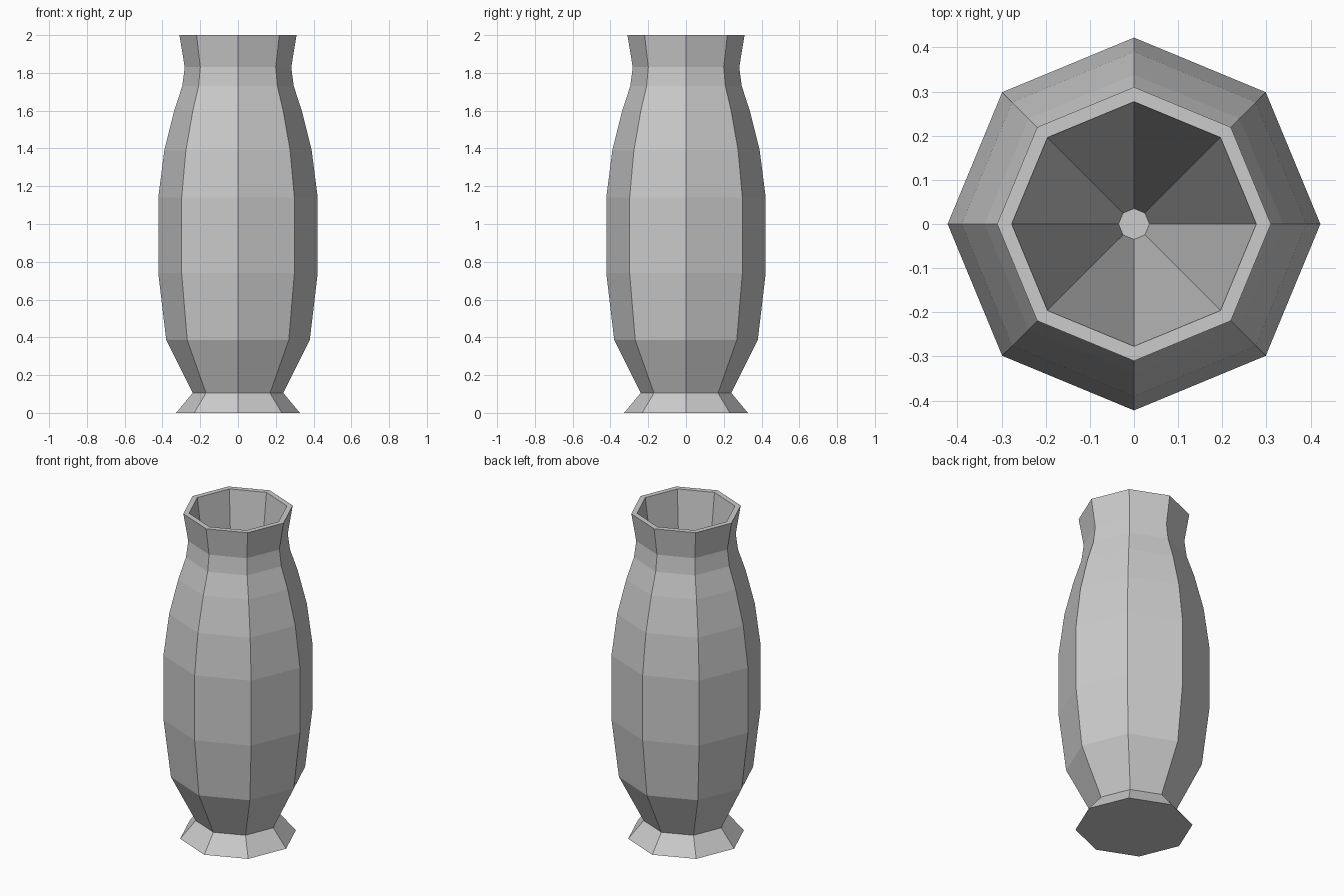
import bpy, bmesh
from math import cos, sin, pi

if "Cube" in bpy.data.objects:
    bpy.data.objects.remove(bpy.data.objects["Cube"])

SIDES = 8
# (radius, height): outer wall from foot to rim, then tapered inner well
PROFILE = [(0.328, 0), (0.24, 0.105), (0.38, 0.385), (0.422, 0.74), (0.422, 1.14),
           (0.39, 1.39), (0.338, 1.60), (0.295, 1.73), (0.282, 1.83), (0.31, 2.0),
           (0.277, 2.0), (0.035, 0.1)]

bm = bmesh.new()
rings = [[bm.verts.new((r * cos(2 * pi * i / SIDES), r * sin(2 * pi * i / SIDES), z))
          for i in range(SIDES)] for r, z in PROFILE]

# Walls
for a, b in zip(rings, rings[1:]):
    for i in range(SIDES):
        j = (i + 1) % SIDES
        bm.faces.new((a[i], a[j], b[j], b[i]))

# Underside and inner floor
bm.faces.new(rings[0][::-1])
bm.faces.new(rings[-1])

mesh = bpy.data.meshes.new("vase")
bm.to_mesh(mesh)
bm.free()
bpy.context.collection.objects.link(bpy.data.objects.new("vase", mesh))
